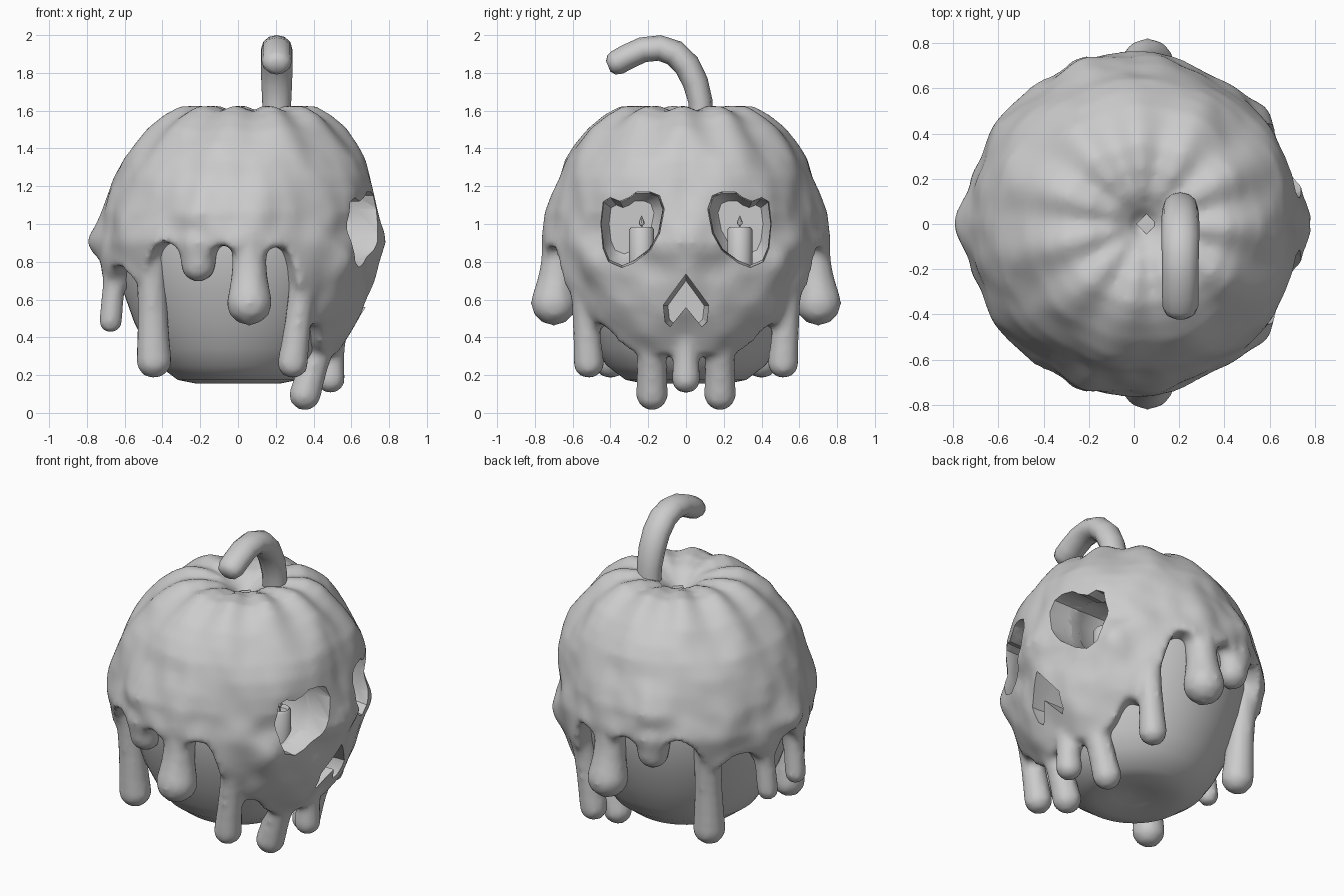
import bpy, bmesh, math
from mathutils import Vector, Matrix, noise

cube = bpy.data.objects.get("Cube")
if cube:
    bpy.data.objects.remove(cube)

clay = bpy.data.materials.new("plain_grey")
clay.use_nodes = True
GREY = (0.6, 0.6, 0.6, 1)
clay.diffuse_color = GREY
clay.node_tree.nodes["Principled BSDF"].inputs["Base Color"].default_value = GREY


def lerp_table(table, v):
    """Piecewise linear lookup in pairs sorted by their first value."""
    if v <= table[0][0]:
        return table[0][1]
    for (a, fa), (b, fb) in zip(table, table[1:]):
        if v <= b:
            return fa + (fb - fa) * (v - a) / (b - a)
    return table[-1][1]


def make_object(name, bm):
    bmesh.ops.recalc_face_normals(bm, faces=bm.faces)
    mesh = bpy.data.meshes.new(name)
    bm.to_mesh(mesh)
    bm.free()
    mesh.materials.append(clay)
    ob = bpy.data.objects.new(name, mesh)
    bpy.context.collection.objects.link(ob)
    return ob


def loft(bm, rings):
    """Skin a list of point rings and close both ends."""
    loops = [[bm.verts.new(p) for p in ring] for ring in rings]
    n = len(loops[0])
    for a, b in zip(loops, loops[1:]):
        for i in range(n):
            j = (i + 1) % n
            bm.faces.new((a[i], a[j], b[j], b[i]))
    bm.faces.new(loops[0])
    bm.faces.new(loops[-1][::-1])


def finish(ob, angle=40):
    """Apply the modifiers and shade smooth with sharp creases."""
    bpy.ops.object.select_all(action='DESELECT')
    ob.select_set(True)
    bpy.context.view_layer.objects.active = ob
    bpy.ops.object.convert(target='MESH')
    bpy.ops.object.shade_smooth_by_angle(angle=math.radians(angle))


# Melted coat: lobed shell with an uneven lower rim
CROWN = [(0.03, 1.49), (0.07, 1.54), (0.14, 1.59), (0.25, 1.615), (0.36, 1.61),
         (0.44, 1.565), (0.515, 1.5), (0.58, 1.42), (0.635, 1.34), (0.675, 1.25),
         (0.705, 1.16), (0.73, 1.06)]
SIDE = [(0.2, 0.45), (0.3, 0.53), (0.4, 0.585), (0.5, 0.64), (0.6, 0.685),
        (0.75, 0.725), (0.9, 0.75), (1.06, 0.73)]
RIM = [(0, 0.32), (28, 0.3), (38, 0.36), (46, 0.48), (54, 0.56), (63, 0.7), (68, 0.87),
       (76, 0.9), (122, 0.91), (130, 0.88), (142, 0.78), (155, 0.78), (168, 0.78), (180, 0.84)]
# Soft swellings: centre x, |y|, z, spread, height
SWELL = [(0.73, 0, 0.88, 0.13, 0.035), (-0.74, 0, 0.9, 0.1, 0.05), (0.56, 0.5, 0.78, 0.1, 0.05),
         (0.55, 0.2, 0.4, 0.1, 0.02), (0.62, 0.28, 1.24, 0.13, 0.02),
         (-0.24, 0.7, 1.1, 0.1, 0.035), (0.1, 0.72, 1.0, 0.13, 0.02)]
# Drips: x, y, tip height, tip radius, then neck x, y, height, radius
DRIPS = [(0.06, 0.70, 0.46, 0.125, 0.06, 0.665, 0.9, 0.1),
         (-0.21, 0.63, 0.69, 0.095, -0.21, 0.63, 0.9, 0.115),
         (-0.445, 0.40, 0.18, 0.098, -0.46, 0.44, 0.85, 0.09),
         (-0.675, 0.14, 0.42, 0.064, -0.64, 0.15, 0.85, 0.075),
         (0.29, 0.515, 0.18, 0.085, 0.36, 0.55, 0.82, 0.08),
         (0.355, 0.18, 0.01, 0.088, 0.45, 0.18, 0.42, 0.09),
         (0.49, 0.0, 0.10, 0.08, 0.5, 0.0, 0.42, 0.08)]


def rim_height(deg):
    """Lower edge of the coat, sagging in a web above each long drip."""
    sag = sum(0.12 * math.exp(-((deg - math.degrees(math.atan2(d[5], d[4]))) / 7) ** 2)
              for d in DRIPS[:5])
    return lerp_table(RIM, deg) - sag


def coat_point(r, z, th, bumpy=1.0):
    lobe = math.cos(11 * th + 0.6)
    top = max(0.0, min(1.0, (z - 1.2) / 0.4))
    p = Vector((r * math.cos(th), r * math.sin(th), z))
    q = Vector((p.x, abs(p.y), z))
    bump = noise.noise(q * 4.5) * 0.035 + noise.noise(q * 9) * 0.02
    for x, y, h, spread, height in SWELL:
        bump += height / 0.7 * math.exp(-((q - Vector((x, y, h))).length / spread) ** 2)
    grow = 1 + (0.022 * lobe * top + bump * bumpy) * min(1, r / 0.3)
    p.x, p.y = p.x * grow, p.y * grow
    p.z += 0.014 * lobe * top * min(1, r / 0.25)
    p.x += 0.05 * max(0, z - 1.0) / 0.6
    return p


bm = bmesh.new()
SEG, LOW = 120, 14
angles = [2 * math.pi * i / SEG for i in range(SEG)]
outer, inner = [], []
for r, z in CROWN:
    outer.append([coat_point(r, z, t) for t in angles])
    inner.append([coat_point(r * 0.83, z - 0.12, t, 0) for t in angles])
for k in range(1, LOW + 1):
    ring_o, ring_i = [], []
    for t in angles:
        deg = abs((math.degrees(t) + 180) % 360 - 180)
        z = 1.06 + (rim_height(deg) - 1.06) * k / LOW
        r = lerp_table(SIDE, z)
        ring_o.append(coat_point(r, z, t))
        ring_i.append(coat_point(r - 0.13, z, t, 0))
    outer.append(ring_o)
    inner.append(ring_i)
loft(bm, outer + inner[::-1])

for x, y, tip, rad, nx, ny, nz, neck in DRIPS:
    for s in ((1, -1) if y else (1,)):
        a = Vector((nx, ny * s, nz))
        b = Vector((x, y * s, tip + rad))
        for k in range(21):
            f = k / 20
            size = neck + (rad - neck) * f ** 2 - 0.008 * math.sin(math.pi * f)
            bmesh.ops.create_icosphere(bm, subdivisions=2, radius=size,
                                       matrix=Matrix.Translation(a.lerp(b, f)))
coat = make_object("melted_coat", bm)
remesh = coat.modifiers.new("remesh", 'REMESH')
remesh.mode = 'VOXEL'
remesh.voxel_size = 0.02
smooth = coat.modifiers.new("smooth", 'SMOOTH')
smooth.iterations = 5

# Fruit body under the coat
BODY = [(0.02, 0.19), (0.12, 0.175), (0.22, 0.155), (0.32, 0.175), (0.42, 0.25), (0.48, 0.34),
        (0.55, 0.48), (0.61, 0.65), (0.65, 0.82), (0.655, 1.0), (0.61, 1.2), (0.5, 1.4),
        (0.35, 1.48), (0.1, 1.4)]
bm = bmesh.new()
loft(bm, [[Vector((r * math.cos(t), r * math.sin(t), z)) for t in angles[::2]] for r, z in BODY])
body = make_object("fruit_body", bm)

# Carved eye sockets and nose
EYE = [(0.115, 1.08), (0.14, 1.15), (0.19, 1.17), (0.26, 1.17), (0.3, 1.14), (0.35, 1.12),
       (0.4, 1.14), (0.44, 1.12), (0.455, 1.0), (0.44, 0.87), (0.41, 0.8), (0.34, 0.77),
       (0.275, 0.795), (0.19, 0.86), (0.14, 0.95)]
NOSE = [(0, 0.735), (0.07, 0.64), (0.12, 0.57), (0.11, 0.48), (0.085, 0.455), (0, 0.56),
        (-0.085, 0.455), (-0.11, 0.48), (-0.12, 0.57), (-0.07, 0.64)]


def carve_shape(bm, outline, sections):
    cy = sum(p[0] for p in outline) / len(outline)
    cz = sum(p[1] for p in outline) / len(outline)
    loft(bm, [[Vector((x, cy + (y - cy) * k, cz + (z - cz) * k)) for y, z in outline]
              for x, k in sections])


bm = bmesh.new()
socket = [(1.0, 1.0), (0.62, 1.0), (0.53, 0.95), (0.49, 1.08), (0.35, 1.12), (0.2, 1.0), (0.12, 0.7)]
carve_shape(bm, EYE, socket)
carve_shape(bm, [(-y, z) for y, z in EYE], socket)
carve_shape(bm, NOSE, [(1.0, 1.0), (0.62, 1.0), (0.46, 0.8)])
cutter = make_object("socket_cutter", bm)
cutter.hide_render = True
for ob in (coat, body):
    cut = ob.modifiers.new("sockets", 'BOOLEAN')
    cut.operation = 'DIFFERENCE'
    cut.solver = 'EXACT'
    cut.object = cutter
    finish(ob)
bpy.data.objects.remove(cutter)


# Candles: wax, wick and flame inside each socket
def turned(name, profile, x, y, sides):
    bm = bmesh.new()
    loft(bm, [[Vector((x + r * math.cos(2 * math.pi * i / sides),
                       y + r * math.sin(2 * math.pi * i / sides), z)) for i in range(sides)]
              for r, z in profile])
    finish(make_object(name, bm))


for side, y in (("left", 0.285), ("right", -0.235)):
    turned(side + "_candle", [(0.066, 0.75), (0.066, 0.97), (0.055, 0.985), (0.045, 0.965)],
           0.46, y, 16)
    turned(side + "_wick", [(0.005, 0.96), (0.005, 1.0)], 0.46, y, 6)
    turned(side + "_flame", [(0.004, 0.99), (0.014, 1.0), (0.015, 1.01), (0.007, 1.03),
                             (0.001, 1.045)], 0.46, y, 8)

# Hooked stem
PATH = [(0.08, 1.54, 0.062), (0.076, 1.65, 0.064), (0.05, 1.75, 0.068), (0.005, 1.84, 0.07),
        (-0.06, 1.905, 0.07), (-0.14, 1.932, 0.068), (-0.23, 1.922, 0.067),
        (-0.31, 1.885, 0.067), (-0.365, 1.855, 0.066), (-0.395, 1.842, 0.055),
        (-0.412, 1.835, 0.03)]
rings = []
for i, (y, z, r) in enumerate(PATH):
    before, after = PATH[max(i - 1, 0)], PATH[min(i + 1, len(PATH) - 1)]
    along = Vector((0, after[0] - before[0], after[1] - before[1])).normalized()
    side = Vector((1, 0, 0))
    up = along.cross(side)
    rings.append([Vector((0.205, y, z)) + side * r * 1.2 * math.cos(t) + up * r * math.sin(t)
                  for t in angles[::10]])
bm = bmesh.new()
loft(bm, rings)
finish(make_object("hooked_stem", bm), 60)

# Small core in the crown dimple
turned("crown_core", [(0.045, 1.42), (0.045, 1.52)], 0.055, 0, 4)
